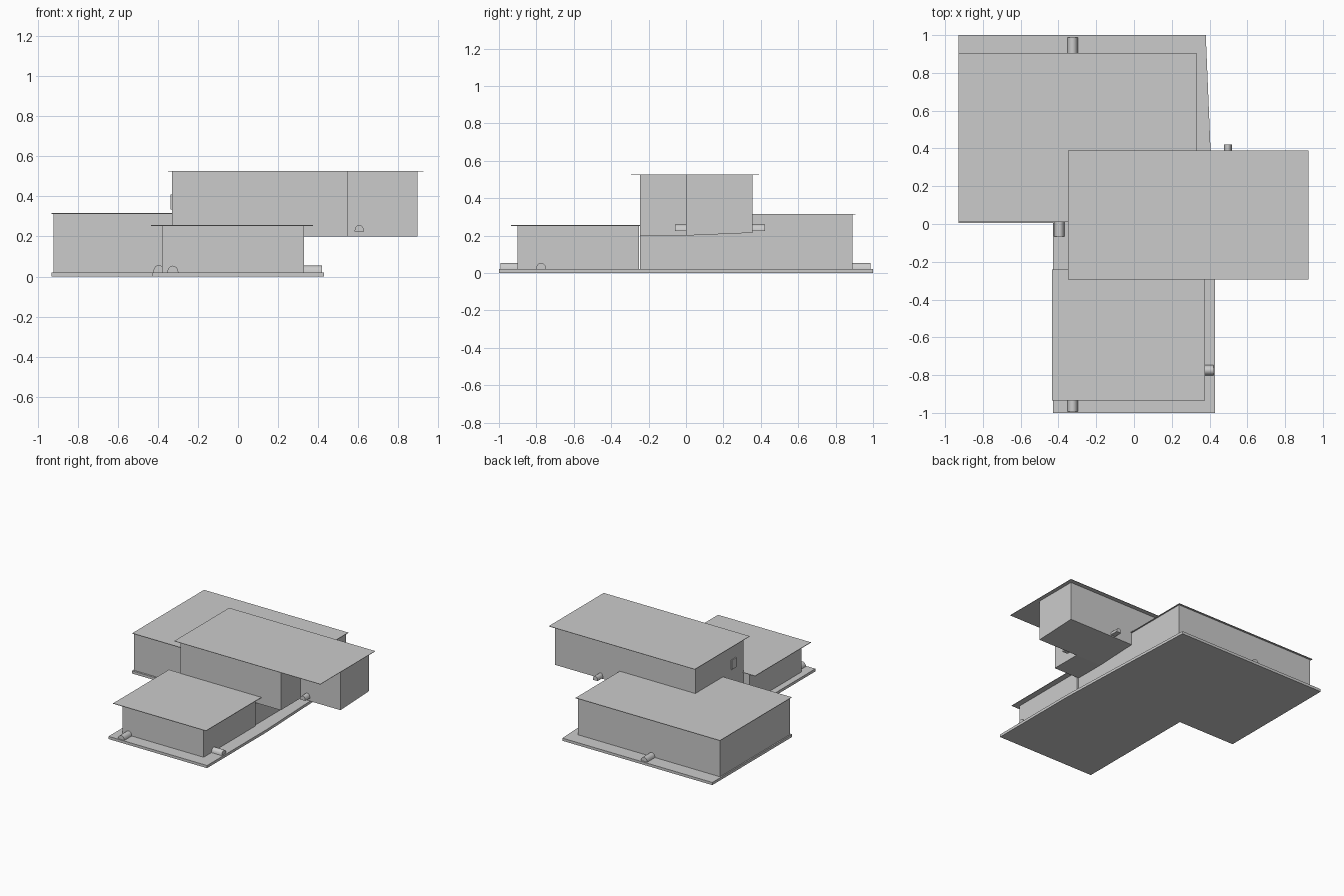
import bpy, bmesh, math
from mathutils import Vector

if "Cube" in bpy.data.objects:
    bpy.data.objects.remove(bpy.data.objects["Cube"])


def extrude(name, pts, vec):
    """Closed prism from a planar outline and an extrusion vector."""
    bm = bmesh.new()
    face = bm.faces.new([bm.verts.new(p) for p in pts])
    res = bmesh.ops.extrude_face_region(bm, geom=[face], use_keep_orig=True)
    verts = [g for g in res["geom"] if isinstance(g, bmesh.types.BMVert)]
    bmesh.ops.translate(bm, verts=verts, vec=Vector(vec))
    bmesh.ops.recalc_face_normals(bm, faces=bm.faces)
    mesh = bpy.data.meshes.new(name)
    bm.to_mesh(mesh)
    bm.free()
    obj = bpy.data.objects.new(name, mesh)
    bpy.context.collection.objects.link(obj)
    return obj


def box(name, x0, x1, y0, y1, z0, z1):
    pts = [(x0, y0, z0), (x1, y0, z0), (x1, y1, z0), (x0, y1, z0)]
    return extrude(name, pts, (0, 0, z1 - z0))


def arch(name, start, direction, length, width=0.055, height=0.034, n=10):
    """Half-round lamp tunnel, flat underside, running along direction."""
    d = Vector(direction)
    side = Vector((-d.y, d.x, 0))
    pts = []
    for i in range(n + 1):
        a = math.pi * i / n
        pts.append(Vector(start) + side * (width / 2 * math.cos(a))
                   + Vector((0, 0, height * math.sin(a))))
    obj = extrude(name, pts, d * length)
    bpy.context.view_layer.objects.active = obj
    obj.select_set(True)
    bpy.ops.object.shade_smooth_by_angle(angle=math.radians(35))
    obj.select_set(False)


# Ground slab with a slightly skewed right edge
slab = [(-0.93, 1), (0.38, 1), (0.405, 0.4), (0.43, -0.25), (0.43, -1),
        (-0.43, -1), (-0.43, 0.005), (-0.93, 0.005)]
extrude("ground_slab", [(x, y, 0) for x, y in slab], (0, 0, 0.021))

# Ground floor volumes
box("rear_block", -0.92, 0.32, 0.02, 0.89, 0.02, 0.312)
box("middle_block", -0.33, 0.32, -0.245, 0.02, 0.02, 0.2)
box("front_block", -0.38, 0.33, -0.9, -0.252, 0.02, 0.252)

# Upper floor: front part, rear wing and the wing's sloping underside
box("upper_front_walls", -0.33, 0.545, -0.245, 0, 0.2, 0.523)
box("upper_rear_walls", -0.33, 0.895, 0, 0.355, 0.25, 0.523)
extrude("upper_rear_floor",
        [(-0.33, 0, 0.2), (-0.33, 0.355, 0.215), (-0.33, 0.355, 0.25),
         (-0.33, 0, 0.25)], (1.225, 0, 0))

# Thin overhanging roofs
box("rear_roof", -0.93, 0.33, 0.01, 0.905, 0.312, 0.316)
box("front_roof", -0.435, 0.375, -0.935, -0.24, 0.252, 0.256)
box("upper_roof", -0.35, 0.925, -0.295, 0.39, 0.523, 0.526)

# Small window frame on the left wall
box("side_window", -0.337, -0.33, -0.15, -0.09, 0.335, 0.41)

# Half-round projections along the walls
arch("rear_projection", (-0.325, 0.89, 0.02), (0, 1, 0), 0.097)
arch("left_projection", (-0.395, 0.02, 0.02), (0, -1, 0), 0.085, height=0.038)
arch("front_projection", (-0.325, -0.9, 0.02), (0, -1, 0), 0.092)
arch("right_projection", (0.33, -0.775, 0.02), (1, 0, 0), 0.09)
arch("upper_front_projection", (0.605, 0, 0.224), (0, -1, 0), 0.058, width=0.047)
arch("upper_rear_projection", (0.497, 0.355, 0.224), (0, 1, 0), 0.067, width=0.042)
